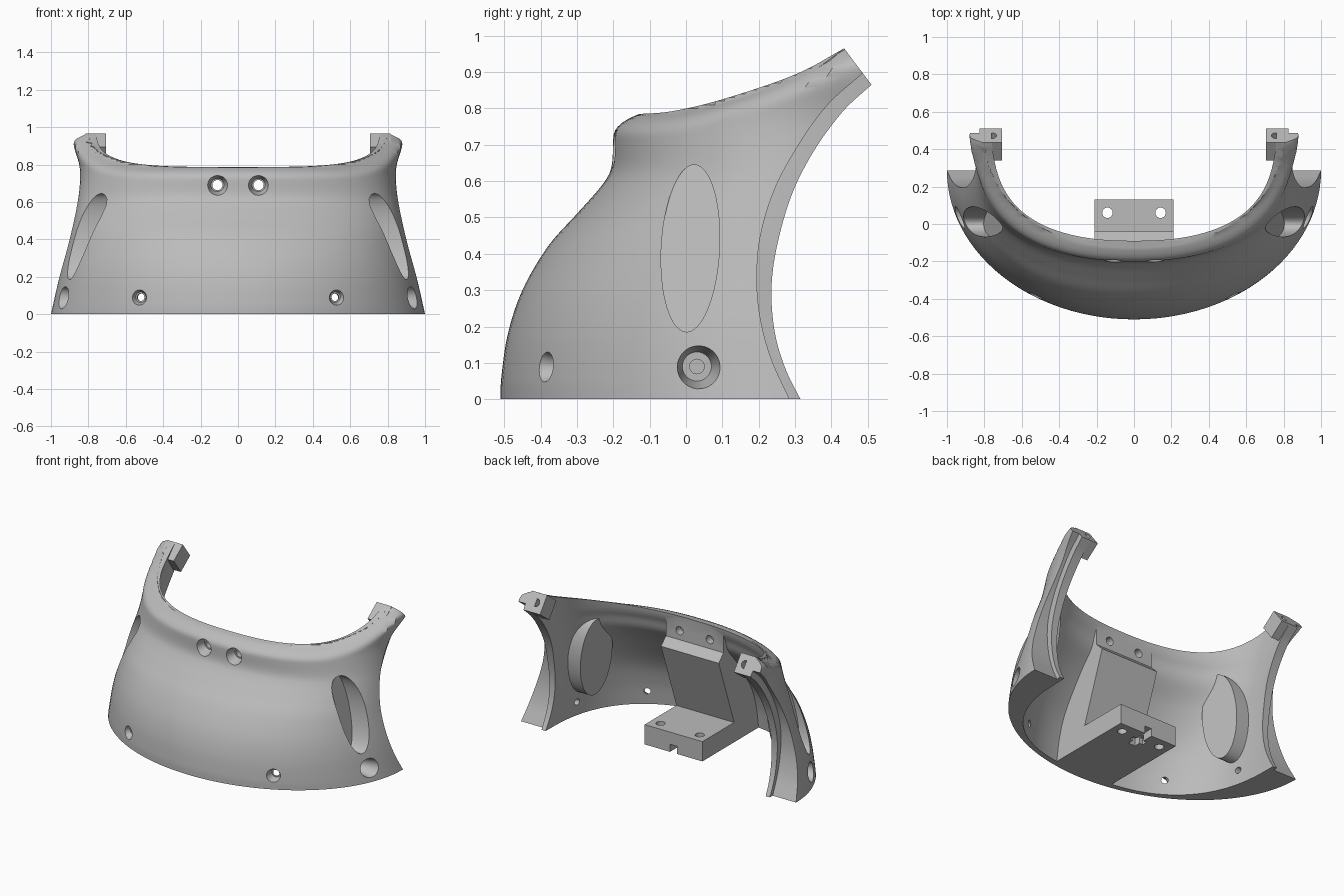
import bpy, bmesh, math
from mathutils import Vector

if "Cube" in bpy.data.objects:
    bpy.data.objects.remove(bpy.data.objects["Cube"])

grey = bpy.data.materials.new("plain grey")
grey.use_nodes = True
grey.diffuse_color = (0.5, 0.5, 0.5, 1)
grey.node_tree.nodes["Principled BSDF"].inputs["Base Color"].default_value = (0.5, 0.5, 0.5, 1)


def smooth(pts, steps=6):
    """Catmull-Rom curve through the points."""
    pts = [Vector(p) for p in pts]
    ext = [2 * pts[0] - pts[1]] + pts + [2 * pts[-1] - pts[-2]]
    out = []
    for a, b, c, d in zip(ext, ext[1:], ext[2:], ext[3:]):
        for i in range(steps):
            t = i / steps
            out.append(0.5 * (2 * b + (c - a) * t + (2 * a - 5 * b + 4 * c - d) * t * t
                              + (3 * b - a - 3 * c + d) * t ** 3))
    return out + [pts[-1]]


def lookup(pts):
    """Function of one coordinate from (coordinate, value) points."""
    curve = smooth(pts)

    def value(z):
        if z <= curve[0].x:
            return curve[0].y
        for p, q in zip(curve, curve[1:]):
            if z <= q.x:
                return p.y + (q.y - p.y) * (z - p.x) / (q.x - p.x)
        return curve[-1].y
    return value


def finish(bm, name):
    bmesh.ops.recalc_face_normals(bm, faces=bm.faces)
    mesh = bpy.data.meshes.new(name)
    bm.to_mesh(mesh)
    bm.free()
    mesh.materials.append(grey)
    ob = bpy.data.objects.new(name, mesh)
    bpy.context.collection.objects.link(ob)
    return ob


def skin(rings, name):
    """Closed solid through rings of equal length."""
    bm = bmesh.new()
    rows = [[bm.verts.new(p) for p in ring] for ring in rings]
    n = len(rows[0])
    for r, s in zip(rows, rows[1:]):
        for i in range(n):
            j = (i + 1) % n
            bm.faces.new((r[i], r[j], s[j], s[i]))
    bm.faces.new(rows[0][::-1])
    bm.faces.new(rows[-1])
    return finish(bm, name)


def prism(loop, inner, outer, name="cutter"):
    """Side outline (y, z) carried along x; inner may be a sloping plane."""
    f = inner if callable(inner) else (lambda y, z: inner)
    return skin([[(f(y, z), y, z) for y, z in loop], [(outer, y, z) for y, z in loop]], name)


def rod(start, end, radius, end_radius=None):
    start, end = Vector(start), Vector(end)
    axis = end - start
    u = axis.orthogonal().normalized()
    v = axis.normalized().cross(u)
    circle = [u * math.cos(a) + v * math.sin(a) for a in (math.tau * i / 32 for i in range(32))]
    return skin([[start + c * radius for c in circle],
                 [end + c * (end_radius or radius) for c in circle]], "cutter")


def combine(ob, other, operation="DIFFERENCE"):
    mod = ob.modifiers.new("join", "BOOLEAN")
    mod.solver = "EXACT"
    mod.operation = operation
    mod.object = other
    graph = bpy.context.evaluated_depsgraph_get()
    mesh = bpy.data.meshes.new_from_object(ob.evaluated_get(graph))
    ob.modifiers.clear()
    ob.data = mesh
    bpy.data.objects.remove(other)


# Half width, front position and centre of each horizontal section
centre = lookup([(0, .285), (.4, .285), (.6, .31), (.72, .36), (.8, .41), (.9, .49), (1, .55)])
outer_width = lookup([(0, 1), (.2, .958), (.4, .905), (.6, .86), (.72, .845), (.8, .85), (.9, .878), (1, .89)])
outer_front = lookup([(0, -.51), (.06, -.508), (.18, -.49), (.3, -.45), (.42, -.38), (.51, -.3), (.59, -.23),
                      (.64, -.205), (.72, -.2), (.8, -.195), (1, -.19)])
inner_width = lookup([(0, .8), (.2, .79), (.4, .785), (.6, .77), (.8, .76), (1, .765)])
inner_front = lookup([(0, -.465), (.15, -.44), (.3, -.385), (.5, -.25), (.62, -.15), (.7, -.12), (.785, -.09),
                      (1, -.08)])

# Side outline: swept back edge and rising top edge
back_edge = smooth([(.315, 0), (.275, .08), (.245, .18), (.235, .3), (.25, .42), (.29, .56),
                    (.35, .68), (.43, .79), (.51, .865)])
top_points = [(.435, .965), (.3, .893), (.1, .825), (-.04, .792), (-.14, .784)]
rim_height = lookup(top_points[::-1])
ROLL = .065


def roll(x, y, z, a, b, c):
    """Pull a point inward where it nears the rim, rounding the edge."""
    t = min(1.1, max(0, 1 - (rim_height(y) - z) / ROLL))
    normal = Vector((x / a ** 2, min(0, y - c) / b ** 2, 0)).normalized()
    return Vector((x, y, z)) - normal * ROLL * t ** 2.5


def loft(width, front, z0, z1, back, name, low, high, rolled=False):
    """Solid of stacked sections; low and high set how boxy they are."""
    rings = []
    levels, sides = 100, 56
    for k in range(levels + 1):
        z = z0 + (z1 - z0) * k / levels
        a, c = width(z), centre(z)
        b = c - front(z)
        power = low + (high - low) * min(1, max(0, z / 0.6))
        ring = [(-a, back, z)]
        for i in range(sides + 1):
            t = math.pi * (i / sides - 0.5)
            x = math.copysign(abs(math.sin(t)) ** power, t) * a
            ring.append((x, c - b * max(0, math.cos(t)) ** power, z))
        ring.append((a, back, z))
        rings.append([roll(*p, a, b, c) for p in ring] if rolled else ring)
    return skin(rings, name)


shell = loft(outer_width, outer_front, 0, 1, .7, "shell", 1, .9, rolled=True)
cavity = loft(inner_width, inner_front, -.1, 1.1, .8, "cavity", .8, .85)

# Central inner mount: upper plate, overhanging face and foot
combine(cavity, prism([(-.8, -.2), (.13, -.2), (.13, .13), (-.2, .13), (-.04, .58), (-.09, .63),
                       (-.09, 1.2), (-.8, 1.2)], -.21, .21))


def oval(ry, rz):
    pts = []
    for i in range(48):
        a = math.tau * i / 48
        z = rz * math.sin(a)
        pts.append((.012 + ry * math.cos(a) + .045 * z, .415 + z))
    return pts


# Inner bulges behind the side recesses
for s in (1, -1):
    combine(cavity, prism(oval(.115, .265), lambda y, z: s * (.69 + .3 * y - .12 * z), s * 1.3))
combine(shell, cavity)

outline = [(-.7, -.1), (.35, -.1)] + [tuple(p) for p in back_edge + smooth(top_points)] + [(-.7, .784)]
combine(shell, prism(outline, -1.3, 1.3), "INTERSECT")

# Stepped lip along the back edge, widening upward
step = smooth([(.285, 0), (.235, .11), (.205, .22), (.195, .33), (.205, .45), (.245, .58),
               (.31, .7), (.39, .81), (.49, .9)])
lip = prism([(.33, -.1)] + [tuple(p) for p in step] + [(.56, .97), (.9, .97), (.9, -.1)], -1.3, 1.3)
combine(lip, loft(lambda z: inner_width(z) + .03 + .04 * max(0, z), lambda z: inner_front(z) - .03,
                  -.2, 1.2, 1, "core", .8, .85))
combine(shell, lip)

# Side recesses and countersunk screw holes
for s in (1, -1):
    combine(shell, prism(oval(.08, .23), lambda y, z: s * (.85 - .25 * z), s * 1.3))
    normal = Vector((s * .25, -.97, 0))
    spot = Vector((s * .53, -.385, .09))
    holes = [((s * .84, .03, .09), (s * .96, .03, .09), .04, .065),
             ((s * .5, .03, .09), (s * 1.1, .03, .09), .02),
             (spot - normal * .04, spot + normal * .04, .028, .055),
             (spot - normal * .2, spot + normal * .1, .02),
             ((s * .11, -.14, .69), (s * .11, -.22, .69), .035, .06),
             ((s * .11, .1, .69), (s * .11, -.4, .69), .027),
             ((s * .142, .06, -.1), (s * .142, .06, .2), .028)]
    for hole in holes:
        combine(shell, rod(*hole))

# Slot under the foot, with a wider cross end
combine(shell, prism([(-.02, -.1), (.2, -.1), (.2, .05), (-.02, .05)], -.025, .025))
combine(shell, prism([(.02, -.1), (.055, -.1), (.055, .04), (.02, .04)], -.05, .05))

# Tilted end posts
parts = [shell]
for s, side in ((1, "left"), (-1, "right")):
    post = prism([(.435, .965), (.51, .865), (.414, .793), (.339, .893)], s * .705, s * .815, side + "_post")
    mid = Vector((s * .76, .4725, .915))
    combine(post, rod(mid - Vector((0, .064, .048)), mid + Vector((0, .08, .06)), .025))
    parts.append(post)

for ob in parts:
    bpy.ops.object.select_all(action="DESELECT")
    ob.select_set(True)
    bpy.context.view_layer.objects.active = ob
    bpy.ops.object.shade_smooth_by_angle(angle=math.radians(30))
